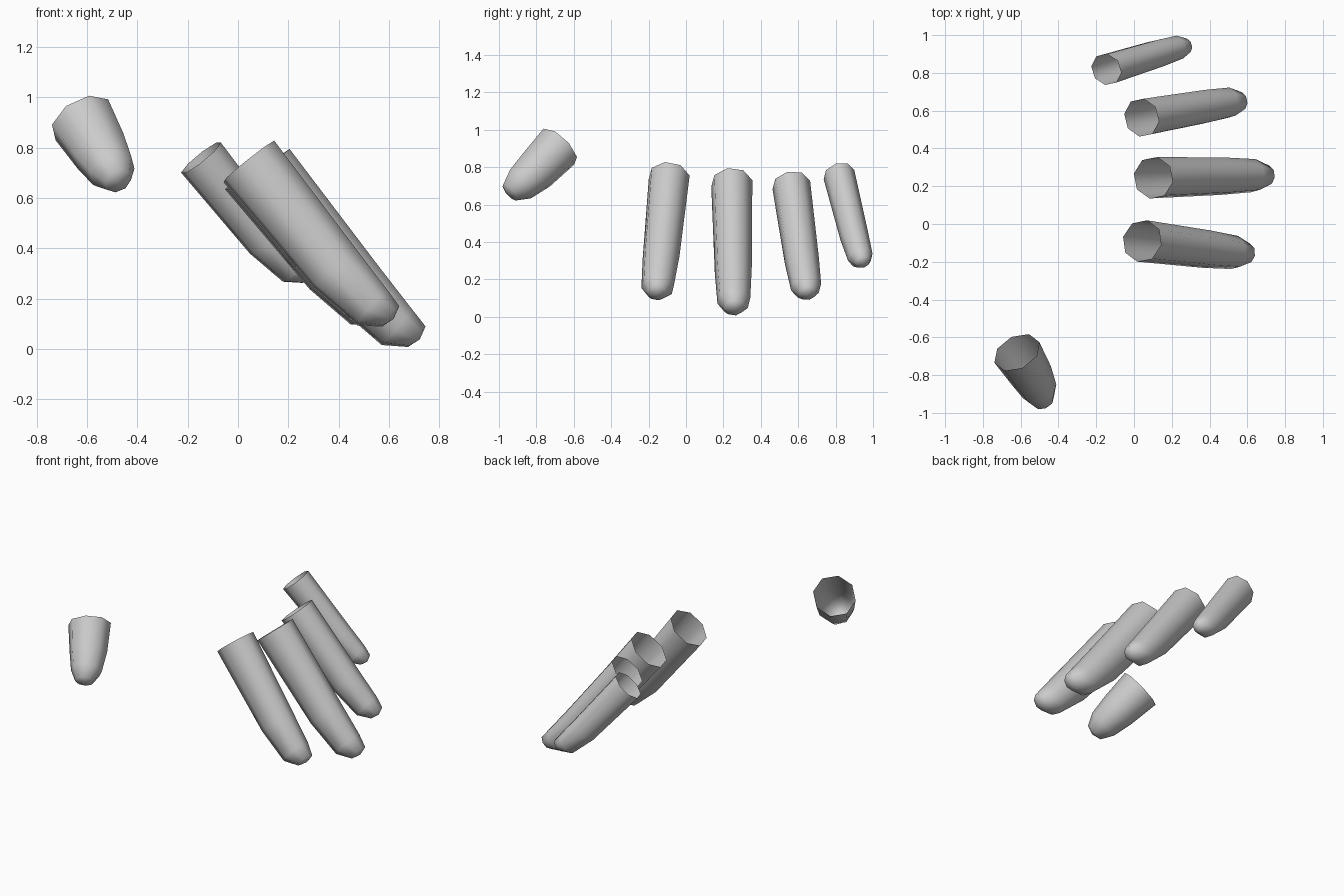
import bpy, bmesh, math
from mathutils import Vector

if "Cube" in bpy.data.objects:
    bpy.data.objects.remove(bpy.data.objects["Cube"])

SIDES = 8

def loft(name, rings, tip=0.016):
    """Open tapered tube with a rounded closed tip. rings: (centre, half_width, half_thickness)."""
    pts = [Vector(r[0]) for r in rings]
    bm = bmesh.new()
    loops = []
    n = len(pts)
    for i, (c, w, h) in enumerate(rings):
        # the end ring shares the slant of the ring before it
        k = min(i, n - 2)
        t = (pts[k + 1] - pts[max(k - 1, 0)]).normalized()
        side = Vector((0, 1, 0))
        side = (side - t * side.dot(t)).normalized()
        up = t.cross(side)
        loop = []
        for s in range(SIDES):
            a = 0.2 + 2 * math.pi * s / SIDES
            loop.append(bm.verts.new(pts[i] + side * w * math.cos(a) + up * h * math.sin(a)))
        loops.append(loop)
    end = bm.verts.new(pts[-1] + t * tip)
    for a, b in zip(loops, loops[1:]):
        for s in range(SIDES):
            q = (s + 1) % SIDES
            bm.faces.new((a[s], a[q], b[q], b[s]))
    for s in range(SIDES):
        bm.faces.new((loops[-1][s], loops[-1][(s + 1) % SIDES], end))
    bmesh.ops.recalc_face_normals(bm, faces=bm.faces)
    for f in bm.faces:
        f.smooth = True
    me = bpy.data.meshes.new(name)
    bm.to_mesh(me)
    bm.free()
    ob = bpy.data.objects.new(name, me)
    bpy.context.collection.objects.link(ob)

# shared finger profile: x offset, z offset, sideways drift, width and thickness factors
PROFILE = [(0, 0, 0, 1, 1), (0.345, -0.43, 0.65, 0.90, 0.88),
           (0.49, -0.58, 0.91, 0.80, 0.71), (0.563, -0.615, 1, 0.47, 0.41)]

def finger(name, base, length, drift, w, h):
    x, y, z = base
    loft(name, [((x + length * dx, y + drift * d, z + length * dz), w * fw, h * fh)
                for dx, dz, d, fw, fh in PROFILE])

# four fingers
finger("index_finger", (0.043, -0.09, 0.745), 1.00, -0.067, 0.112, 0.133)
finger("middle_finger", (0.102, 0.245, 0.713), 1.08, 0.012, 0.112, 0.134)
finger("ring_finger", (0.040, 0.563, 0.705), 0.94, 0.087, 0.103, 0.118)
finger("little_finger", (-0.147, 0.818, 0.76), 0.76, 0.125, 0.085, 0.101)

# thumb, bending forward
loft("thumb", [((-0.62, -0.68, 0.91), 0.128, 0.134),
               ((-0.545, -0.80, 0.785), 0.116, 0.116),
               ((-0.50, -0.885, 0.71), 0.096, 0.096),
               ((-0.477, -0.943, 0.667), 0.056, 0.056)])
